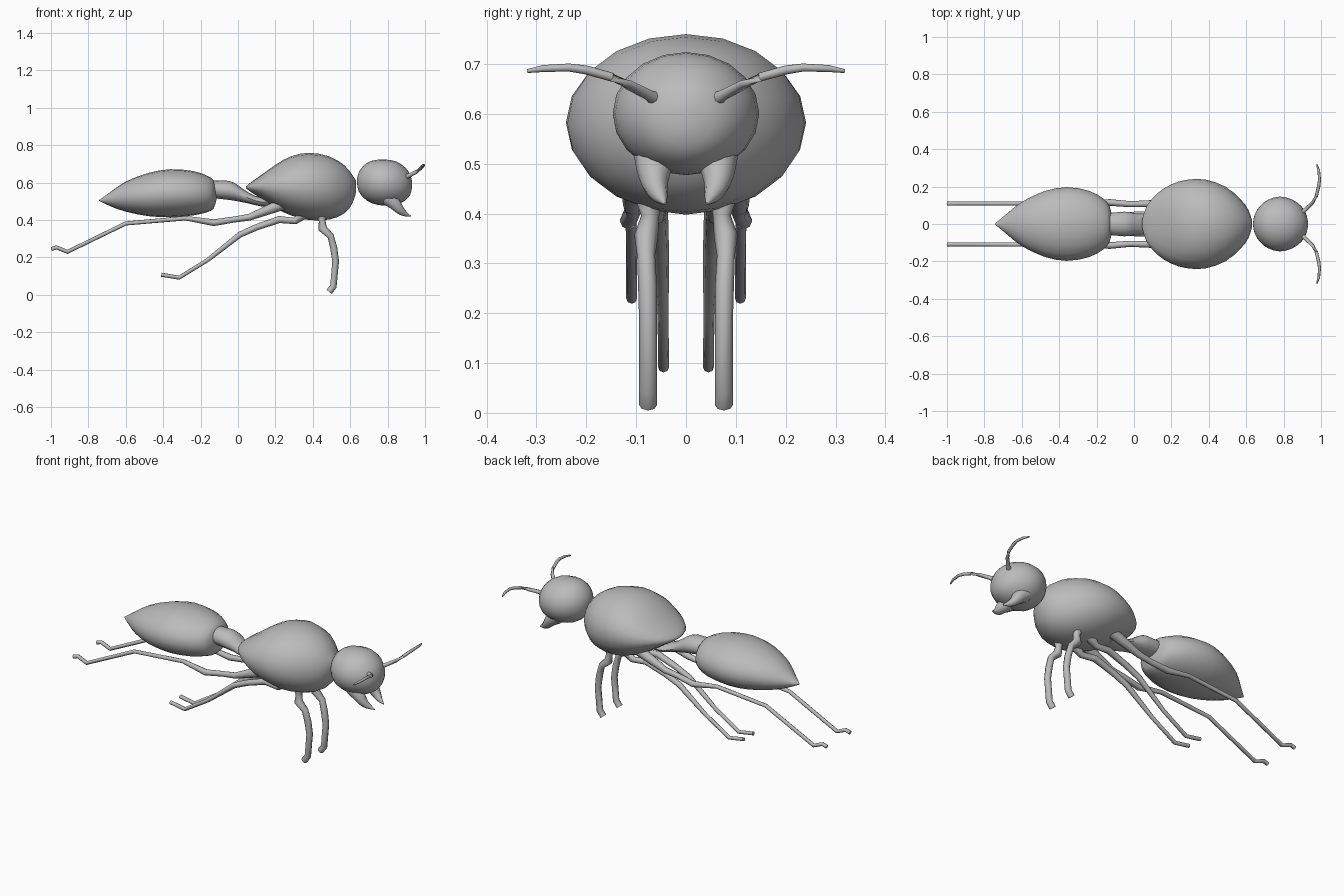
import bpy, bmesh, math
from mathutils import Vector

shell = bpy.data.materials.new("shell_grey")
shell.diffuse_color = (0.5, 0.5, 0.5, 1)


def finish(name, bm, angle, mirror=False):
    bmesh.ops.recalc_face_normals(bm, faces=bm.faces)
    me = bpy.data.meshes.new(name)
    bm.to_mesh(me)
    bm.free()
    ob = bpy.data.objects.new(name, me)
    bpy.context.collection.objects.link(ob)
    me.materials.append(shell)
    if mirror:
        ob.modifiers.new("mirror", 'MIRROR').use_axis = (False, True, False)
        ob.modifiers["mirror"].use_mirror_merge = False
    bpy.ops.object.select_all(action='DESELECT')
    ob.select_set(True)
    bpy.context.view_layer.objects.active = ob
    bpy.ops.object.shade_smooth_by_angle(angle=math.radians(angle))
    return ob


def skin(bm, rings):
    for a, b in zip(rings, rings[1:]):
        n = len(a)
        for i in range(n):
            j = (i + 1) % n
            bm.faces.new((a[i], a[j], b[j], b[i]))
    bm.faces.new(rings[0])
    bm.faces.new(rings[-1])


def smooth_rows(rows, steps=2):
    """Catmull-Rom interpolation of rows of numbers."""
    out = []
    for i in range(len(rows) - 1):
        p0, p1 = rows[max(i - 1, 0)], rows[i]
        p2, p3 = rows[i + 1], rows[min(i + 2, len(rows) - 1)]
        for s in range(steps):
            t = s / steps
            out.append([0.5 * (2 * b + (c - a) * t + (2 * a - 5 * b + 4 * c - d) * t * t
                               + (3 * b - a - 3 * c + d) * t ** 3)
                        for a, b, c, d in zip(p0, p1, p2, p3)])
    return out + [list(rows[-1])]


def body(name, rows, sides=20):
    """Rows: x, bottom z, top z, half width."""
    bm = bmesh.new()
    rings = []
    for x, lo, hi, w in smooth_rows(rows):
        ring = []
        for i in range(sides):
            a = math.tau * i / sides
            ring.append(bm.verts.new((x, w * math.cos(a),
                                      (lo + hi) / 2 + (hi - lo) / 2 * math.sin(a))))
        rings.append(ring)
    skin(bm, rings)
    return finish(name, bm, 50)


def limb(name, pts, sides=8, steps=1):
    """Points: x, y, z, radius; mirrored across the middle."""
    bm = bmesh.new()
    pts = smooth_rows(pts, steps)
    pos = [Vector(p[:3]) for p in pts]
    rings = []
    for i, p in enumerate(pos):
        t = Vector((0, 0, 0))
        if i > 0:
            t += (p - pos[i - 1]).normalized()
        if i < len(pos) - 1:
            t += (pos[i + 1] - p).normalized()
        t.normalize()
        # Limbs that spread sideways use the vertical as reference
        ref = Vector((0, 0, 1)) if abs(t.y) > 0.8 else Vector((0, 1, 0))
        u = (ref - t * ref.dot(t)).normalized()
        v = t.cross(u)
        rings.append([bm.verts.new(p + pts[i][3] * (u * math.cos(math.tau * k / sides)
                                                    + v * math.sin(math.tau * k / sides)))
                      for k in range(sides)])
    skin(bm, rings)
    return finish(name, bm, 60, True)


# Body segments
body("abdomen", [(-0.742, 0.503, 0.507, 0.003), (-0.68, 0.473, 0.552, 0.055),
                 (-0.6, 0.445, 0.606, 0.118), (-0.48, 0.421, 0.652, 0.175),
                 (-0.36, 0.415, 0.672, 0.197), (-0.24, 0.425, 0.662, 0.177),
                 (-0.165, 0.442, 0.637, 0.137), (-0.13, 0.462, 0.612, 0.095),
                 (-0.115, 0.51, 0.56, 0.03)])
body("waist", [(-0.16, 0.52, 0.61, 0.055), (-0.05, 0.508, 0.61, 0.066),
               (0.0, 0.5, 0.586, 0.058), (0.06, 0.488, 0.545, 0.055),
               (0.13, 0.472, 0.52, 0.06), (0.22, 0.475, 0.53, 0.06)], 12)
body("thorax", [(0.043, 0.57, 0.58, 0.02), (0.07, 0.549, 0.603, 0.1),
                (0.13, 0.512, 0.645, 0.168), (0.2, 0.465, 0.695, 0.212),
                (0.28, 0.426, 0.74, 0.236), (0.38, 0.4, 0.76, 0.238),
                (0.49, 0.403, 0.74, 0.199), (0.57, 0.437, 0.692, 0.132),
                (0.612, 0.49, 0.64, 0.075), (0.632, 0.55, 0.61, 0.015)])
body("head", [(0.637, 0.59, 0.625, 0.012), (0.645, 0.555, 0.653, 0.05),
              (0.67, 0.52, 0.69, 0.092), (0.715, 0.49, 0.717, 0.129),
              (0.78, 0.477, 0.724, 0.147), (0.845, 0.482, 0.714, 0.131),
              (0.895, 0.505, 0.68, 0.095), (0.92, 0.535, 0.645, 0.055),
              (0.93, 0.57, 0.61, 0.012)])

# Jaws, curving forward to a point
limb("jaw", [(0.80, 0.06, 0.52, 0.045), (0.835, 0.064, 0.49, 0.036),
             (0.862, 0.062, 0.458, 0.026), (0.89, 0.052, 0.435, 0.016),
             (0.925, 0.042, 0.42, 0.002)], 10, 2)

# Antennae
limb("antenna", [(0.88, 0.05, 0.622, 0.018), (0.915, 0.075, 0.638, 0.011),
                 (0.955, 0.115, 0.658, 0.01), (0.975, 0.15, 0.674, 0.009),
                 (0.987, 0.2, 0.688, 0.009), (0.992, 0.235, 0.693, 0.008),
                 (0.988, 0.285, 0.691, 0.007), (0.978, 0.318, 0.686, 0.004)])

# Three pairs of legs
limb("front_leg", [(0.445, 0.075, 0.44, 0.03), (0.45, 0.072, 0.395, 0.018),
                   (0.452, 0.08, 0.355, 0.024), (0.495, 0.08, 0.315, 0.018),
                   (0.512, 0.077, 0.25, 0.019), (0.522, 0.076, 0.18, 0.018),
                   (0.51, 0.076, 0.045, 0.018), (0.487, 0.076, 0.016, 0.018)])
limb("middle_leg", [(0.36, 0.06, 0.44, 0.03), (0.305, 0.06, 0.395, 0.018),
                    (0.22, 0.055, 0.403, 0.019), (0.1, 0.052, 0.362, 0.017),
                    (0.01, 0.05, 0.322, 0.016), (-0.16, 0.046, 0.188, 0.011),
                    (-0.315, 0.045, 0.092, 0.011), (-0.41, 0.045, 0.108, 0.011)])
limb("hind_leg", [(0.27, 0.1, 0.5, 0.035), (0.18, 0.105, 0.462, 0.027),
                  (0.06, 0.108, 0.415, 0.018), (-0.02, 0.106, 0.403, 0.016),
                  (-0.13, 0.115, 0.386, 0.018), (-0.28, 0.111, 0.41, 0.012),
                  (-0.6, 0.11, 0.382, 0.011), (-0.912, 0.109, 0.23, 0.011),
                  (-0.97, 0.109, 0.254, 0.011), (-0.998, 0.109, 0.245, 0.011)])
